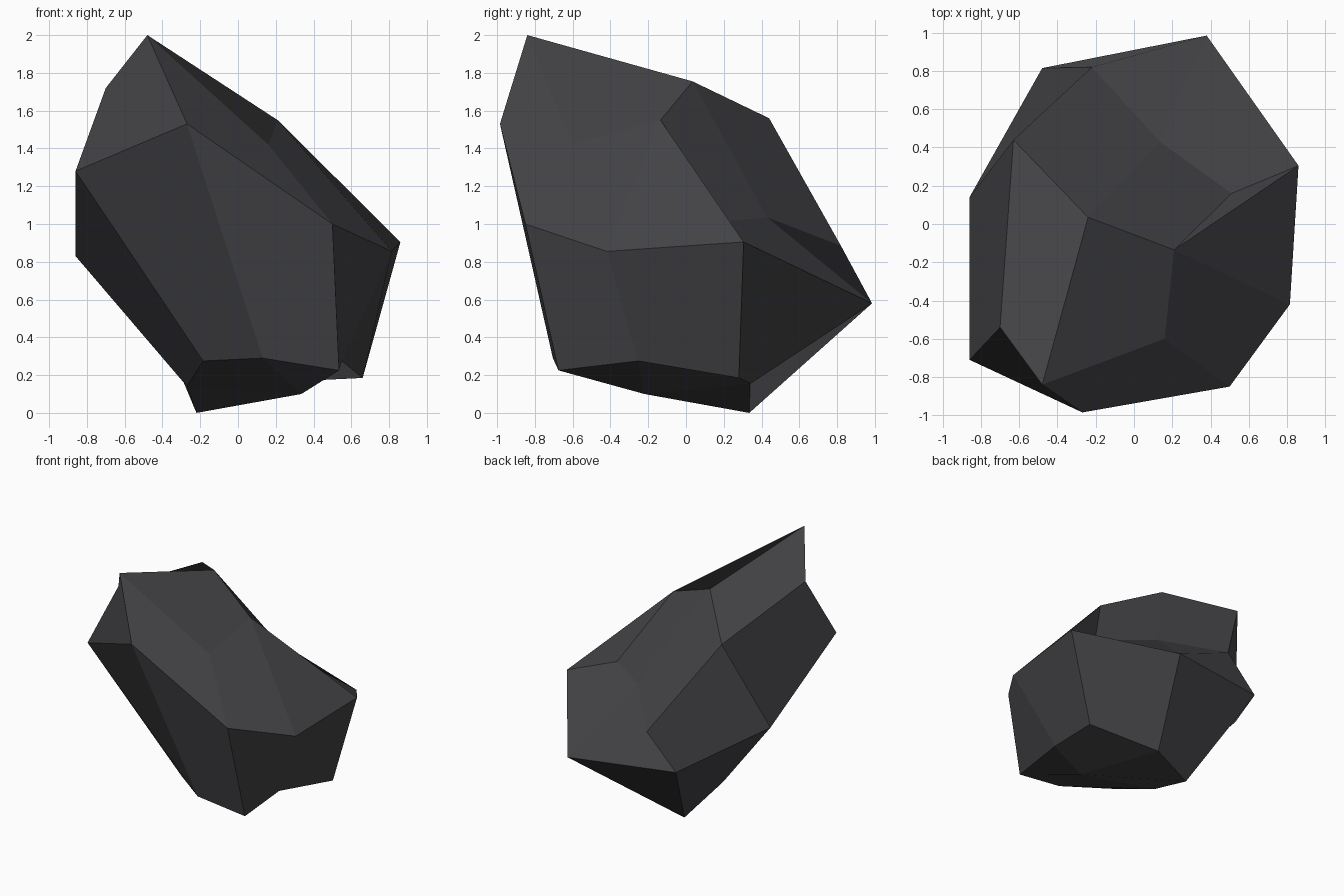
import bpy, bmesh
from mathutils import Vector

if "Cube" in bpy.data.objects:
    bpy.data.objects.remove(bpy.data.objects["Cube"])

# Chiselled positions of a 3x3x3 grid: layers top to bottom, rows front to back, left to right
LAYERS = [
    [[(-.70, -.54, 1.72), (-.48, -.84, 2.00), (.16, -.60, 1.42)],
     [(-.63, .44, 1.56), (-.24, .035, 1.755), (.21, -.135, 1.55)],
     [(-.22, .82, .885), (.135, .43, 1.035), (.51, .16, 1.01)]],
    [[(-.86, -.71, 1.28), (-.27, -.985, 1.53), (.50, -.85, 1.00)],
     [(-.86, .14, .83), None, (.815, -.42, .855)],
     [(-.48, .815, .62), (.38, .985, .58), (.86, .305, .905)]],
    [[(-.185, -.46, .275), (.13, -.705, .29), (.535, -.675, .225)],
     [(-.27, -.09, .14), (.335, -.22, .10), (.55, -.255, .275)],
     [(-.22, .335, 0), (.05, .34, .155), (.66, .28, .185)]],
]

# Rock: a cube cut once in every direction, each corner moved to its chiselled place
bm = bmesh.new()
bmesh.ops.create_cube(bm, size=2)
bmesh.ops.subdivide_edges(bm, edges=bm.edges[:], cuts=1, use_grid_fill=True)
at = {}
for v in bm.verts:
    i, j, k = (round(c) for c in v.co)
    at[i, j, k] = v
    v.co = Vector(LAYERS[1 - k][j + 1][i + 1])

# Sharp ridge across the hollow on the upper right
ridge = (at[1, 0, 1], at[1, 1, 0])
for f in bm.faces[:]:
    if all(v in f.verts for v in ridge) and at[1, 0, 0] in f.verts:
        bmesh.utils.face_split(f, *ridge)
        break
bmesh.ops.recalc_face_normals(bm, faces=bm.faces[:])

mesh = bpy.data.meshes.new("rock")
bm.to_mesh(mesh)
bm.free()
stone = bpy.data.materials.new("dark grey stone")
stone.diffuse_color = (0.058, 0.056, 0.062, 1)
stone.use_nodes = True
stone.node_tree.nodes["Principled BSDF"].inputs["Base Color"].default_value = stone.diffuse_color
mesh.materials.append(stone)
rock = bpy.data.objects.new("rock", mesh)
bpy.context.collection.objects.link(rock)
